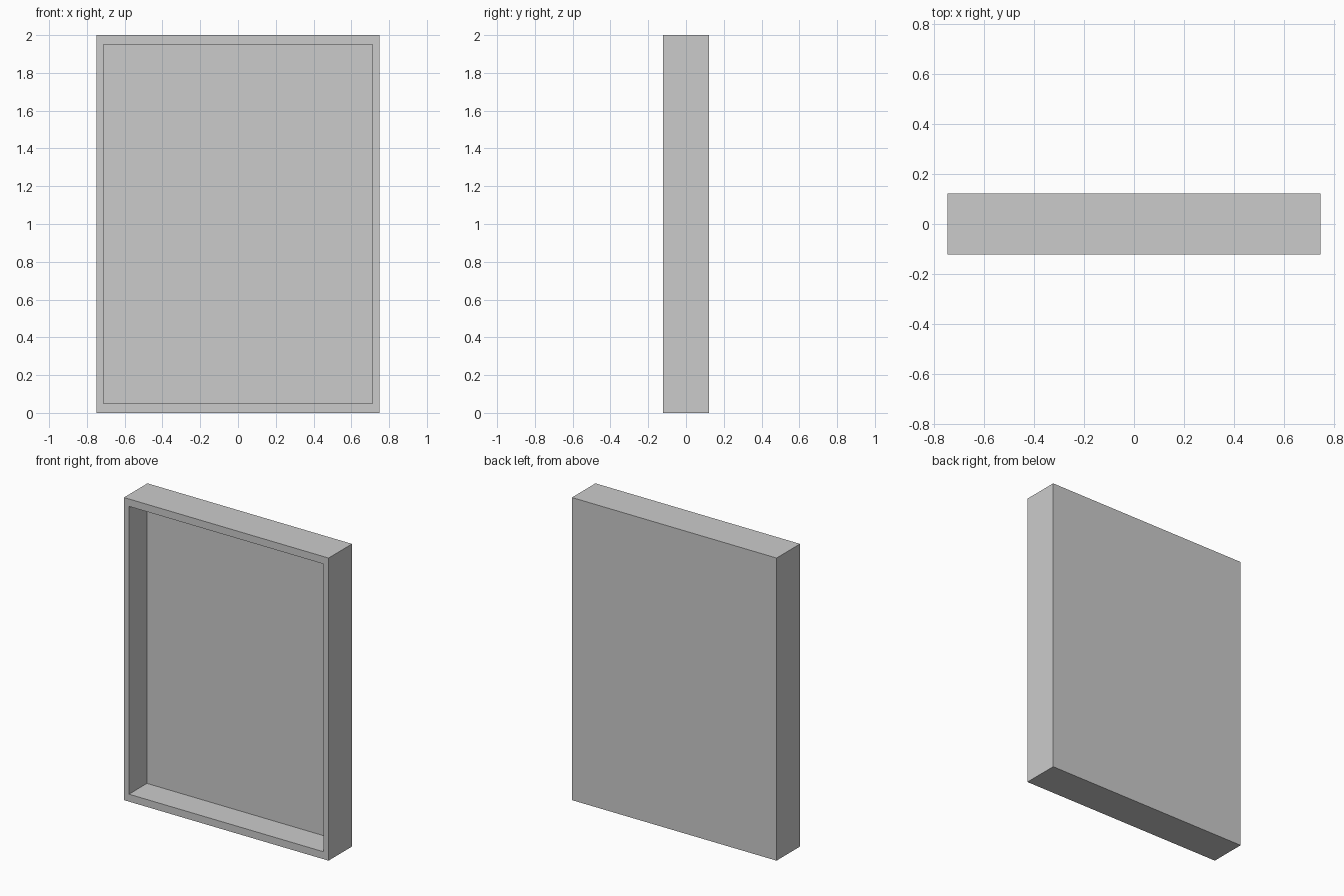
import bpy, bmesh
from mathutils import Vector

if "Cube" in bpy.data.objects:
    bpy.data.objects.remove(bpy.data.objects["Cube"])

W, D, H = 1.496, 0.245, 2.0      # outer size
SIDE, RAIL = 0.037, 0.049        # rim widths at the sides and at top/bottom
DEPTH = 0.187                    # recess depth

# Solid block standing on the ground
bm = bmesh.new()
bmesh.ops.create_cube(bm, size=1)
bmesh.ops.scale(bm, vec=(W, D, H), verts=bm.verts)
bmesh.ops.translate(bm, vec=(0, 0, H / 2), verts=bm.verts)
bm.normal_update()

# Front rim: inset the front face, scaled to the opening
front = min(bm.faces, key=lambda f: f.calc_center_median().y)
bmesh.ops.inset_region(bm, faces=[front], thickness=0.03)
for v in front.verts:
    v.co.x = (W / 2 - SIDE) * (1 if v.co.x > 0 else -1)
    v.co.z = H - RAIL if v.co.z > H / 2 else RAIL

# Recess: push the inner face back, leaving the back panel
ext = bmesh.ops.extrude_discrete_faces(bm, faces=[front])
for f in ext["faces"]:
    bmesh.ops.translate(bm, vec=Vector((0, DEPTH, 0)), verts=f.verts)
bmesh.ops.recalc_face_normals(bm, faces=bm.faces)

mesh = bpy.data.meshes.new("shallow_open_case")
bm.to_mesh(mesh)
bm.free()
case = bpy.data.objects.new("shallow_open_case", mesh)
bpy.context.collection.objects.link(case)
